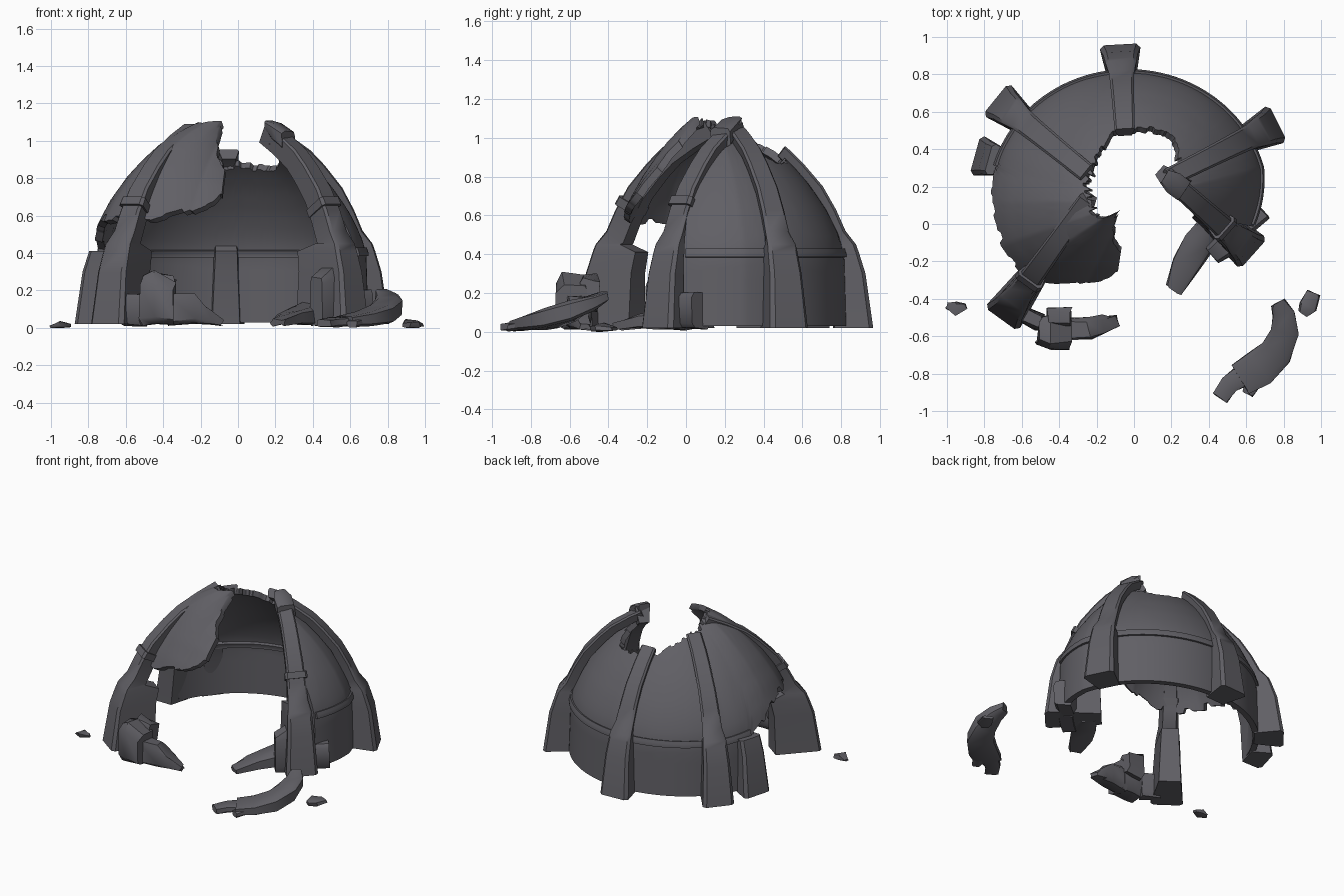
import bpy, bmesh, math, random
from mathutils import Vector

random.seed(7)
old = bpy.data.objects.get("Cube")
if old:
    bpy.data.objects.remove(old, do_unlink=True)

stone = bpy.data.materials.new("dark grey stone")
stone.use_nodes = True
GREY = (0.118, 0.115, 0.13, 1)
stone.diffuse_color = GREY
stone.node_tree.nodes["Principled BSDF"].inputs["Base Color"].default_value = GREY

CENTRE = Vector((-0.03, 0.12, 0))
# height -> radius of the dome skin and of the rib outer faces
DOME = [(0, .722), (.4, .71), (.5, .68), (.63, .615), (.76, .525), (.85, .445),
        (.93, .36), (1.0, .26), (1.06, .14), (1.1, .04)]
RIB = [(.02, .86), (.3, .82), (.41, .785), (.45, .77), (.52, .715), (.63, .665),
       (.75, .595), (.87, .49), (.95, .405), (1.03, .28), (1.12, .11)]
# angle -> how far the skin bulges out or sags in, and how far it is lifted
SAG = [(-12, -.06), (15, 0), (165, 0), (200, .03), (215, .01), (228, -.06),
       (245, -.14), (262, -.17)]
LIFT = [(150, 0), (180, .05), (228, .045), (262, 0)]


def interp(table, x):
    if x <= table[0][0]:
        return table[0][1]
    for (a, p), (b, q) in zip(table, table[1:]):
        if x <= b:
            return p + (q - p) * (x - a) / (b - a)
    return table[-1][1]


def normal(table, z):
    """Outward direction (radial, up) of a height-radius profile."""
    d = .04
    slope = (interp(table, z + d) - interp(table, z - d)) / (2 * d)
    return Vector((1, -slope)).normalized()


def loft(name, sections):
    """Skin closed loops of equal length and cap both ends."""
    bm = bmesh.new()
    rows = [[bm.verts.new(p) for p in s] for s in sections]
    n = len(rows[0])
    for a, b in zip(rows, rows[1:]):
        for i in range(n):
            bm.faces.new((a[i], a[(i + 1) % n], b[(i + 1) % n], b[i]))
    bm.faces.new(rows[0])
    bm.faces.new(rows[-1])
    bmesh.ops.recalc_face_normals(bm, faces=bm.faces)
    mesh = bpy.data.meshes.new(name)
    bm.to_mesh(mesh)
    bm.free()
    obj = bpy.data.objects.new(name, mesh)
    bpy.context.collection.objects.link(obj)
    mesh.materials.append(stone)
    bpy.ops.object.select_all(action='DESELECT')
    obj.select_set(True)
    bpy.context.view_layer.objects.active = obj
    bpy.ops.object.shade_smooth_by_angle(angle=math.radians(42))
    return obj


def shell(name, low, high, start, end, thick=.04, out=0, jag=0, rows=16):
    """Thick wall on an oval plan whose lower and upper edges vary with angle."""
    sections = []
    cols = int((end - start) / 1.4)
    chip_low = chip_high = 0
    for c in range(cols + 1):
        deg = start + (end - start) * c / cols
        if c % 3 == 0:
            chip_low, chip_high = (random.uniform(-jag, jag) for _ in range(2))
        lo, hi = interp(low, deg), interp(high, deg)
        lo += chip_low if lo > .45 else 0
        hi = max(hi + chip_high * normal(DOME, hi).x, lo + .03)
        a = math.radians(deg)
        ray = Vector((1.04 * math.cos(a), .98 * math.sin(a), 0))
        swell = out + interp(SAG, deg)
        outer, inner = [], []
        for j in range(rows + 1):
            z = lo + (hi - lo) * (1 - (1 - j / rows) ** 1.4)
            nr = normal(DOME, z)
            r = max(interp(DOME, z) + swell, .06)
            up = z + interp(LIFT, deg) * min(1, z * 2)
            outer.append(CENTRE + ray * r + Vector((0, 0, up)))
            inner.append(CENTRE + ray * (r - thick * nr.x)
                         + Vector((0, 0, max(.02, up - thick * nr.y))))
        sections.append(outer + inner[::-1])
    return loft(name, sections)


WIDTH = [(0, .22), (.44, .165), (.52, .135), (1.1, .1)]
DEPTH = [(0, .2), (.41, .165), (.46, .075), (1.1, .06)]


def rib(name, base, tip, tip_z, span=None, grow=0, deep=1):
    """Curved buttress leaning from base to tip, optionally only a height span."""
    b, t = Vector((*base, 0)), Vector((*tip, 0))
    along = (b - t).normalized()
    side = Vector((-along.y, along.x, 0))
    r_tip = interp(RIB, tip_z)
    scale = (b - t).length / (interp(RIB, .02) - r_tip)
    bottom, top = span or (.02, tip_z)
    heights = [bottom] + [z for z, _ in RIB if bottom < z < top] + [top]
    sections = []
    for z in heights:
        pos = t + along * ((interp(RIB, z) - r_tip) * scale) + Vector((0, 0, z))
        nr = normal(RIB, z) if z > .5 else Vector((1, 0))
        n = along * nr.x + Vector((0, 0, nr.y))
        w = interp(WIDTH, z) / 2 + grow
        d = interp(DEPTH, z) * deep + grow
        p = pos + n * grow
        cut = .2 * w
        sections.append([p - side * (w - cut), p + side * (w - cut),
                         p + side * w - n * cut, p + side * w * .68 - n * d,
                         p - side * w * .68 - n * d, p - side * w - n * cut])
    return loft(name, sections)


def lump(name, path, rough=.01):
    """Chunk with chamfered corners along a path of (x, y, z, width, height)."""
    pts = [Vector(p[:3]) for p in path]
    sections = []
    for i, p in enumerate(path):
        d = pts[min(i + 1, len(pts) - 1)] - pts[max(i - 1, 0)]
        side = Vector((-d.y, d.x, 0)).normalized()
        loop = []
        for k in range(8):
            a = math.tau * (k + .5) / 8
            c, s = (math.copysign(abs(v) ** .4, v) for v in (math.cos(a), math.sin(a)))
            q = pts[i] + side * (c * p[3] * .51) + Vector((0, 0, s * p[4] * .51))
            q += Vector([random.uniform(-rough, rough) for _ in range(3)])
            q.z = max(q.z, 0)
            loop.append(q)
        sections.append(loop)
    return loft(name, sections)


# Broken dome skin: full wall round the back, sagging panel at the front
LOW = [(163, .03), (166, .40), (178, .47), (190, .53), (212, .55), (228, .53),
       (240, .59), (250, .65), (258, .69), (262, .74)]
HIGH = [(-12, .86), (0, .93), (10, .95), (28, 1.02), (36, .97),
        (48, .9), (65, .87), (100, .89), (112, .95), (142, 1.0), (200, 1.05),
        (228, 1.06), (240, .99), (252, .91), (262, .86)]
shell("dome_wall", LOW, HIGH, -12, 262, jag=.025)
shell("ledge_ring", [(0, .385)], [(0, .43)], -11, 164, thick=.075, out=.012, rows=4)

# Ribs with flared feet
rib("back_rib", (-.075, .96), (-.05, .51), .955)
rib("back_right_rib", (-.74, .67), (-.26, .28), 1.02)
rib("back_left_rib", (.77, .54), (.19, .25), 1.07)
FRONT = {"right": ((-.71, -.51), (-.255, .12), 1.6),
         "left": ((.64, -.16), (.18, .25), 1.9)}
for label, (base, tip, deep) in FRONT.items():
    rib("front_" + label + "_rib", base, tip, 1.09, deep=deep)
    rib("front_" + label + "_collar", base, tip, 1.09, (.655, .695), .014, deep)
lump("rib_tip", [(.27, .18, 1.0, .12, .1), (.21, .22, 1.05, .12, .09),
                 (.16, .25, 1.085, .08, .05)], .005)

# Broken rib stump on the open side
rib("rib_stump", (-.85, .37), (-.165, .18), 1.1, (.02, .41), deep=.75)

# Foot blocks beside the front left rib
lump("foot_block_outer", [(.58, -.01, .11, .13, .19), (.68, .08, .11, .13, .19)], .005)
lump("foot_block_inner", [(.42, -.17, .14, .11, .26), (.48, -.12, .17, .13, .31),
                          (.57, -.03, .17, .13, .31)], .005)

# Low remains of the front wall
lump("wall_remnant_left", [(.42, .02, .08, .12, .13), (.34, -.1, .06, .17, .1),
                           (.28, -.22, .05, .14, .07), (.21, -.35, .03, .09, .03)])
lump("wall_remnant_right", [(-.62, -.47, .1, .09, .17), (-.5, -.53, .1, .09, .17)])
lump("rubble_block", [(-.51, -.57, .15, .14, .27), (-.45, -.58, .16, .17, .29),
                      (-.34, -.58, .13, .17, .23)], .012)
lump("rubble_upper_block", [(-.46, -.49, .2, .09, .2), (-.34, -.5, .2, .1, .14)])
lump("rubble_slab", [(-.37, -.56, .1, .12, .18), (-.24, -.56, .1, .11, .16),
                     (-.16, -.54, .06, .1, .09), (-.09, -.52, .03, .06, .03)])

# Fallen curved rib piece with a split end
lump("fallen_rib", [(.77, -.42, .18, .08, .05), (.8, -.48, .15, .12, .08),
                    (.805, -.58, .11, .15, .11), (.76, -.69, .07, .18, .1),
                    (.67, -.77, .05, .2, .08), (.57, -.83, .035, .18, .06)], .004)
lump("fallen_rib_prong", [(.58, -.81, .035, .12, .05), (.51, -.86, .03, .1, .05),
                          (.46, -.93, .025, .09, .04)], .004)
lump("fallen_rib_short_prong", [(.66, -.8, .04, .1, .05), (.61, -.91, .02, .06, .03)], .004)

# Loose stones
lump("left_stone", [(.9, -.48, .015, .06, .02), (.93, -.44, .022, .1, .04),
                    (.96, -.37, .015, .07, .02)], .006)
lump("right_stone", [(-1.0, -.44, .01, .03, .015), (-.95, -.455, .02, .07, .035),
                     (-.9, -.44, .01, .03, .015)], .006)
